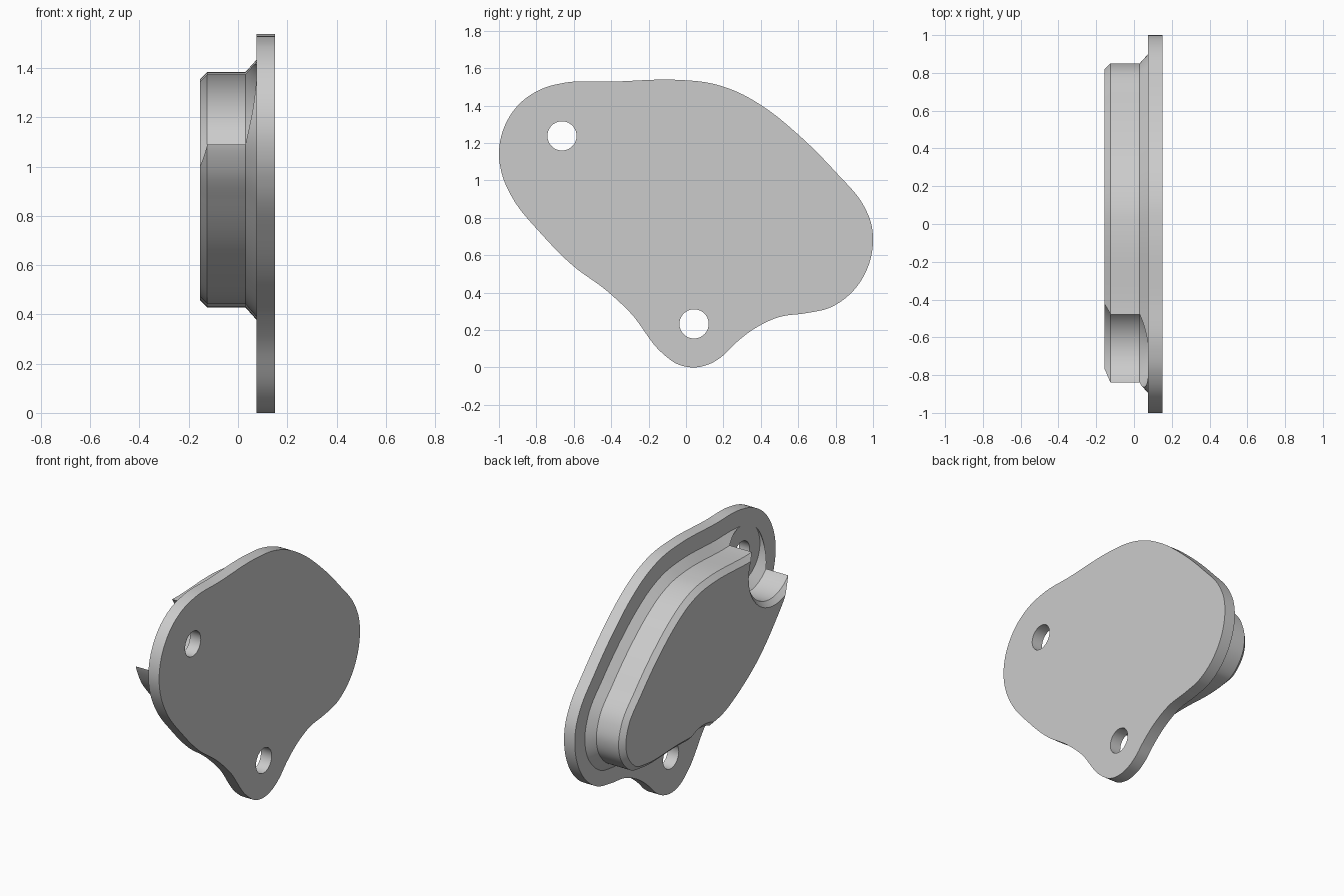
import bpy, bmesh, math
from mathutils import Vector

if "Cube" in bpy.data.objects:
    bpy.data.objects.remove(bpy.data.objects["Cube"], do_unlink=True)

grey = bpy.data.materials.new("light_grey")
grey.use_nodes = True
grey.diffuse_color = (0.6, 0.6, 0.6, 1)
grey.node_tree.nodes["Principled BSDF"].inputs["Base Color"].default_value = (0.6, 0.6, 0.6, 1)


def spline(points, steps=8):
    """Smooth closed curve through (y, z) points, spaced by chord length."""
    p = [Vector(q) for q in points]
    n = len(p)
    d = [(p[(i + 1) % n] - p[i]).length for i in range(n)]
    tan = []
    for i in range(n):
        before, after = d[i - 1], d[i]
        v0 = (p[i] - p[i - 1]) / before
        v1 = (p[(i + 1) % n] - p[i]) / after
        tan.append((v0 * after + v1 * before) / (before + after))
    out = []
    for i in range(n):
        j = (i + 1) % n
        for k in range(steps):
            t = k / steps
            s = 1 - t
            out.append(p[i] * s * s * (1 + 2 * t) + p[j] * t * t * (3 - 2 * t)
                       + d[i] * (tan[i] * t * s * s - tan[j] * t * t * s))
    return out


def offset(loop, amount):
    """Grow a clockwise loop outward along its normals."""
    n = len(loop)
    out = []
    for i in range(n):
        t = (loop[(i + 1) % n] - loop[i - 1]).normalized()
        out.append(loop[i] + Vector((-t.y, t.x)) * amount)
    return out


def circle(centre, radius, count=64):
    return [Vector((centre[0] + radius * math.cos(math.tau * i / count),
                    centre[1] + radius * math.sin(math.tau * i / count))) for i in range(count)]


def loft(name, sections):
    """Capped solid through (x, loop) sections."""
    bm = bmesh.new()
    rings = [[bm.verts.new((x, v.x, v.y)) for v in loop] for x, loop in sections]
    n = len(rings[0])
    for a, b in zip(rings, rings[1:]):
        for i in range(n):
            j = (i + 1) % n
            bm.faces.new((a[i], a[j], b[j], b[i]))
    bm.faces.new(rings[0])
    bm.faces.new(rings[-1])
    bmesh.ops.recalc_face_normals(bm, faces=bm.faces)
    mesh = bpy.data.meshes.new(name)
    bm.to_mesh(mesh)
    bm.free()
    mesh.materials.append(grey)
    obj = bpy.data.objects.new(name, mesh)
    bpy.context.collection.objects.link(obj)
    return obj


def activate(obj):
    bpy.ops.object.select_all(action="DESELECT")
    obj.select_set(True)
    bpy.context.view_layer.objects.active = obj


def cut(obj, cutter):
    cutter.hide_render = True
    mod = obj.modifiers.new("cut", "BOOLEAN")
    mod.operation = "DIFFERENCE"
    mod.solver = "EXACT"
    mod.object = cutter
    activate(obj)
    bpy.ops.object.modifier_apply(modifier=mod.name)
    bpy.data.objects.remove(cutter, do_unlink=True)


# Mounting plate outline, clockwise in (y, z)
plate_outline = spline([
    (-1, 1.14), (-.97, 1.29), (-.89, 1.41), (-.77, 1.49), (-.65, 1.522), (-.4, 1.528),
    (-.03, 1.537), (.12, 1.522), (.27, 1.475), (.42, 1.39), (.6, 1.245), (.8, 1.045),
    (.95, .865), (.99, .77), (1, .67), (.97, .53), (.89, .405), (.77, .32), (.64, .29),
    (.5, .27), (.37, .21), (.26, .125), (.2, .065), (.13, .02), (.04, 0),
    (-.05, .02), (-.12, .07), (-.3, .295), (-.43, .415), (-.6, .54), (-.77, .71),
    (-.93, .91), (-.98, 1.02)])
plate = loft("mounting_plate", [(.075, plate_outline), (.15, plate_outline)])

# Raised boss with a flared foot and a chamfered rim
boss_outline = spline([
    (-.845, 1.14), (-.825, 1.23), (-.78, 1.305), (-.71, 1.352), (-.62, 1.37), (-.4, 1.373),
    (-.03, 1.38), (.08, 1.367), (.21, 1.325), (.34, 1.25), (.5, 1.125), (.685, .945),
    (.82, .785), (.85, .67), (.83, .57), (.785, .505), (.72, .455), (.63, .436),
    (.3, .436), (0, .436), (-.15, .46), (-.33, .545), (-.5, .66), (-.69, .85), (-.8, .995)])
boss = loft("raised_boss", [
    (-.155, offset(boss_outline, -.03)), (-.125, boss_outline),
    (.03, boss_outline), (.075, offset(boss_outline, .05))])

# Screw holes through the plate, each with a pocket cleared from the boss
for centre in ((-.663, 1.238), (.043, .233)):
    cut(plate, loft("hole_cutter", [(0, circle(centre, .078)), (.3, circle(centre, .078))]))
    pocket = ((-.3, .26), (-.155, .26), (-.125, .23), (.03, .23), (.075, .18), (.084, .17))
    cut(boss, loft("pocket_cutter", [(x, circle(centre, r)) for x, r in pocket]))

for obj in (plate, boss):
    activate(obj)
    bpy.ops.object.shade_smooth_by_angle(angle=math.radians(25))
